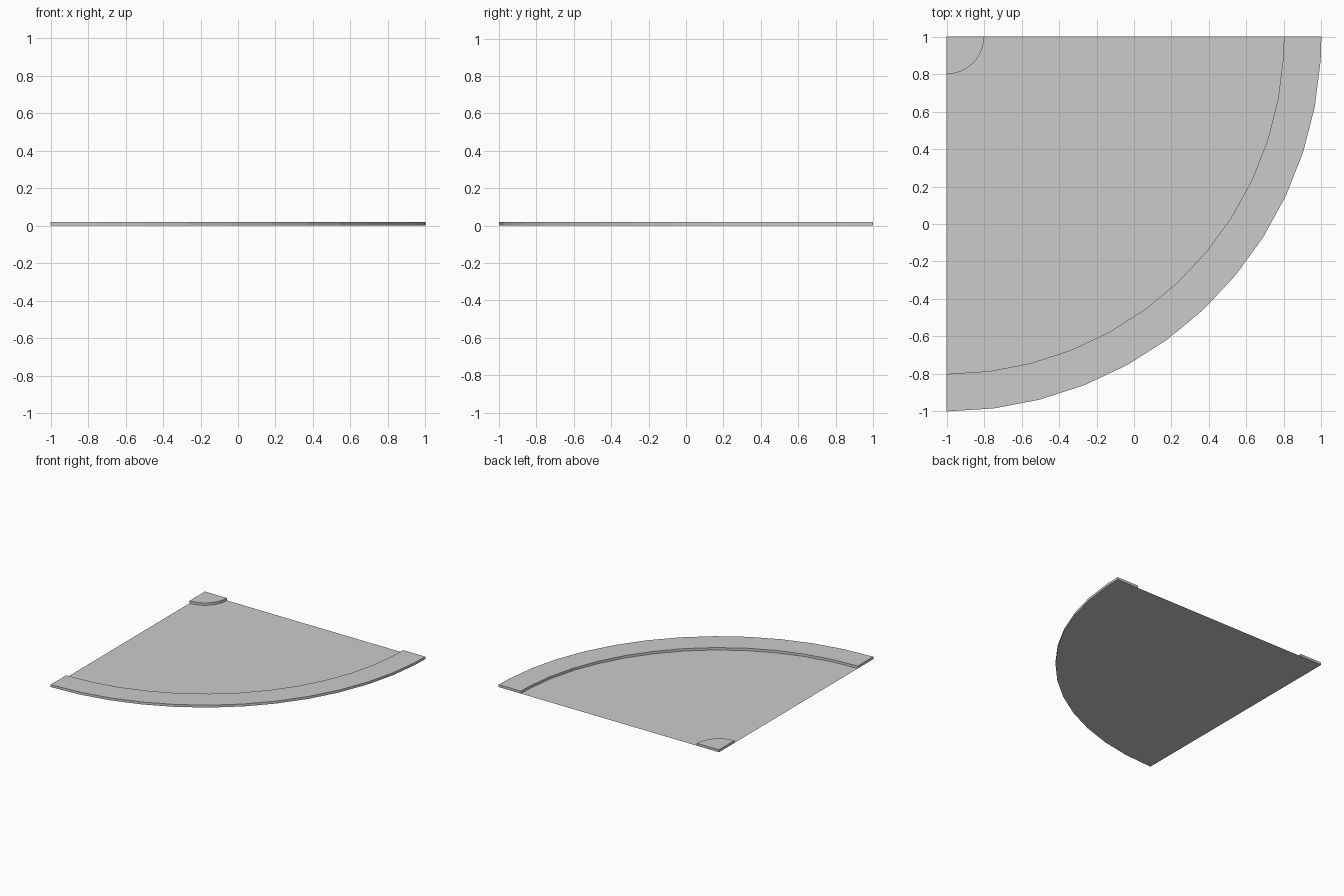
import bpy, bmesh
from math import sin, cos, radians

if "Cube" in bpy.data.objects:
    bpy.data.objects.remove(bpy.data.objects["Cube"])

H = 0.02
# Quarter arc angles: 7.2 degree facets (50-gon) ending in a half facet
ANGLES = [radians(7.2 * k) for k in range(13)] + [radians(90)]


def arc(r):
    """Quarter arc about the back-left corner, from -y round to +x."""
    return [(-1 + r * sin(a), 1 - r * cos(a)) for a in ANGLES]


def slab(name, outline, height):
    """Flat sheet from an outline, extruded upward when height is given."""
    bm = bmesh.new()
    face = bm.faces.new([bm.verts.new((x, y, 0)) for x, y in outline])
    if height:
        res = bmesh.ops.extrude_face_region(bm, geom=[face], use_keep_orig=True)
        top = [v for v in res["geom"] if isinstance(v, bmesh.types.BMVert)]
        bmesh.ops.translate(bm, verts=top, vec=(0, 0, height))
        bmesh.ops.recalc_face_normals(bm, faces=bm.faces)
    mesh = bpy.data.meshes.new(name)
    bm.to_mesh(mesh)
    bm.free()
    ob = bpy.data.objects.new(name, mesh)
    bpy.context.collection.objects.link(ob)


# Raised outer kerb, raised corner kerb, and the sunken roadway between them
slab("outer_kerb", arc(2.0) + arc(1.8)[::-1], H)
slab("inner_kerb", [(-1, 1)] + arc(0.2), H)
slab("roadway", arc(1.8) + arc(0.2)[::-1], 0)
